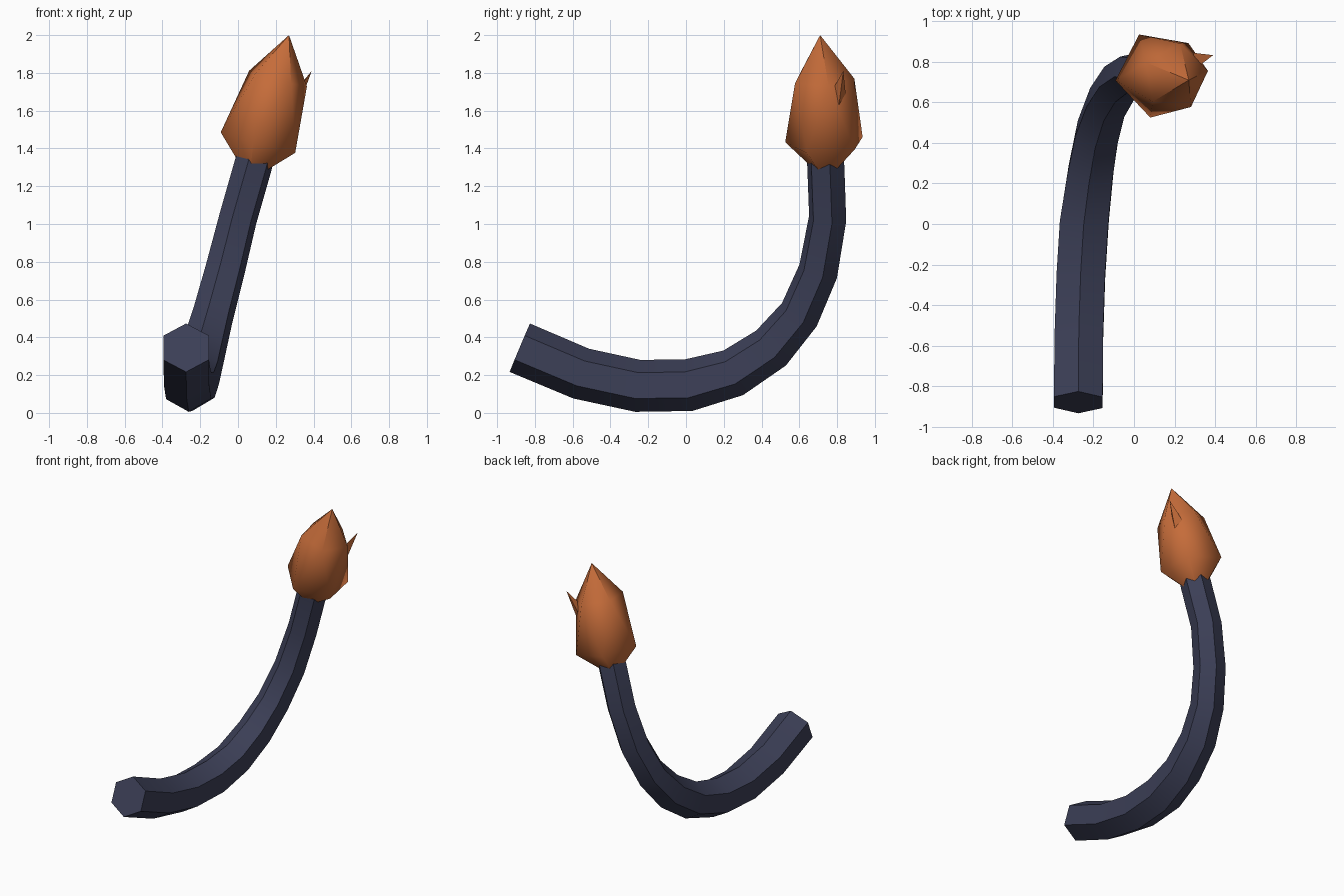
import bpy, bmesh, math
from mathutils import Vector

if "Cube" in bpy.data.objects:
    bpy.data.objects.remove(bpy.data.objects["Cube"])


def material(name, rgb):
    m = bpy.data.materials.new(name)
    m.diffuse_color = (*rgb, 1)
    m.use_nodes = True
    m.node_tree.nodes["Principled BSDF"].inputs["Base Color"].default_value = m.diffuse_color
    return m


NAVY = material("dark navy", (0.045, 0.05, 0.095))
ORANGE = material("burnt orange", (0.56, 0.15, 0.042))


def finish(bm, name, mat, angle):
    bmesh.ops.recalc_face_normals(bm, faces=bm.faces)
    me = bpy.data.meshes.new(name)
    bm.to_mesh(me)
    bm.free()
    me.materials.append(mat)
    me.shade_smooth()
    me.set_sharp_from_angle(angle=math.radians(angle))
    ob = bpy.data.objects.new(name, me)
    bpy.context.collection.objects.link(ob)
    return ob


def ring(bm, c, u, v, r, n, start):
    """Regular n-gon of vertices around c in the plane of u and v."""
    out = []
    for i in range(n):
        a = math.radians(start) + 2 * math.pi * i / n
        out.append(bm.verts.new(c + r * (math.cos(a) * u + math.sin(a) * v)))
    return out


# Curved hexagonal stem: path points (x, y, z, radius)
PATH = [(-.275, -.88, .345, .139), (-.272, -.555, .208, .138),
        (-.262, -.255, .143, .138), (-.245, .015, .147, .138),
        (-.215, .25, .212, .129), (-.18, .45, .343, .122),
        (-.132, .60, .52, .112), (-.07, .70, .75, .108),
        (0, .75, 1.03, .103), (.08, .74, 1.31, .103), (.10, .737, 1.38, .10)]
pts = [Vector(p[:3]) for p in PATH]
bm = bmesh.new()
side, rings, last = Vector((1, 0, 0)), [], None
for i, p in enumerate(pts):
    a = (p - pts[i - 1]).normalized() if i else Vector()
    b = (pts[i + 1] - p).normalized() if i + 1 < len(pts) else Vector()
    t = (a + b).normalized()
    if last:
        side = last.rotation_difference(t) @ side
    side = (side - t * side.dot(t)).normalized()
    rings.append(ring(bm, p, side, t.cross(side), PATH[i][3], 6, 30))
    last = t
for lo, hi in zip(rings, rings[1:]):
    for k in range(6):
        j = (k + 1) % 6
        bm.faces.new((lo[k], lo[j], hi[j], hi[k]))
bm.faces.new(rings[0])
bm.faces.new(rings[-1])
finish(bm, "stem", NAVY, 35)

# Five-sided bud: pointed base, twisted middle band, pointed tip
bm = bmesh.new()
axis = Vector((.26, -.03, .965)).normalized()
u = (Vector((1, 0, 0)) - axis * axis.x).normalized()
v = axis.cross(u)
low = ring(bm, Vector((.117, .74, 1.43)), u, v, .218, 5, 44)
high = ring(bm, Vector((.205, .725, 1.77)), u, v, .168, 5, 10)
bottom = bm.verts.new((.062, .742, 1.23))
tip = bm.verts.new((.27, .71, 2.0))
for k in range(5):
    j = (k + 1) % 5
    bm.faces.new((bottom, low[j], low[k]))
    bm.faces.new((low[k], high[j], high[k]))
    bm.faces.new((low[k], low[j], high[j]))
    bm.faces.new((high[k], high[j], tip))
finish(bm, "bud", ORANGE, 45)

# Small thorn on the side of the bud
bm = bmesh.new()
base = [bm.verts.new(c) for c in
        ((.315, .775, 1.71), (.325, .81, 1.63), (.29, .845, 1.69))]
point = bm.verts.new((.39, .833, 1.81))
bm.faces.new(base)
for k in range(3):
    bm.faces.new((base[k], base[(k + 1) % 3], point))
finish(bm, "thorn", ORANGE, 30)
